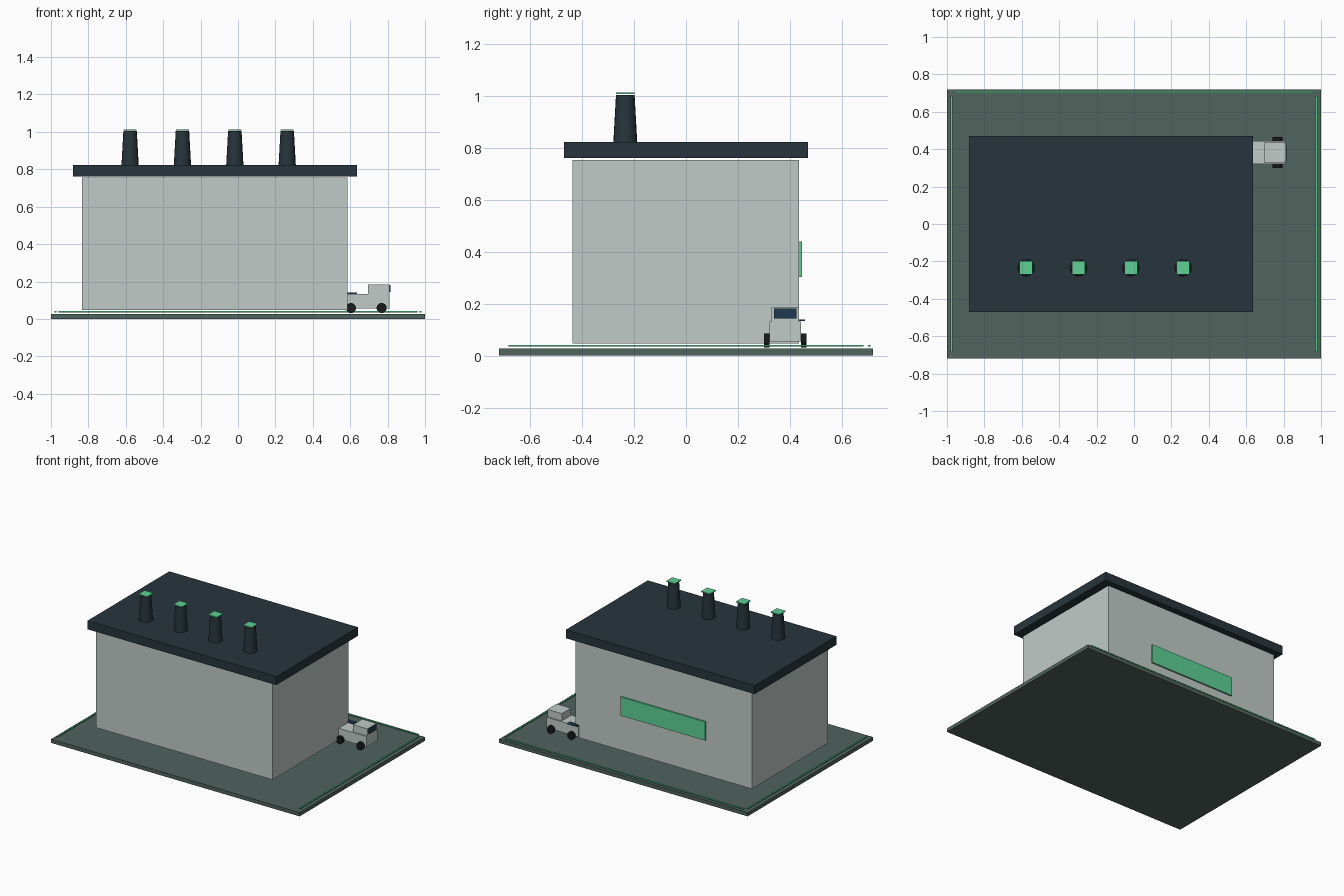
import bpy
from math import pi, radians

if "Cube" in bpy.data.objects:
    bpy.data.objects.remove(bpy.data.objects["Cube"])


def material(name, rgb):
    m = bpy.data.materials.new(name)
    m.diffuse_color = (*rgb, 1)
    m.use_nodes = True
    m.node_tree.nodes["Principled BSDF"].inputs["Base Color"].default_value = m.diffuse_color
    return m


SLAB = material("slab_grey_green", (0.08, 0.125, 0.11))
PALE = material("pale_wall", (0.53, 0.60, 0.57))
DARK = material("dark_roof", (0.02, 0.036, 0.045))
GREEN = material("bright_green", (0.11, 0.64, 0.30))
GLASS = material("blue_glass", (0.013, 0.042, 0.08))
RUBBER = material("rubber", (0.008, 0.009, 0.01))


def box(name, x, y, z, mat):
    """Box from (min, max) ranges on each axis."""
    bpy.ops.mesh.primitive_cube_add(size=1, location=[sum(r) / 2 for r in (x, y, z)])
    o = bpy.context.object
    o.name = name
    o.scale = [r[1] - r[0] for r in (x, y, z)]
    bpy.ops.object.transform_apply(location=False, rotation=False, scale=True)
    o.data.materials.append(mat)
    return o


def round_part(name, r1, r2, depth, loc, mat, rot=(0, 0, 0)):
    bpy.ops.mesh.primitive_cone_add(vertices=20, radius1=r1, radius2=r2,
                                    depth=depth, location=loc, rotation=rot)
    o = bpy.context.object
    o.name = name
    o.data.materials.append(mat)
    bpy.ops.object.shade_smooth_by_angle(angle=radians(30))
    return o


# Ground slab with green edge strips on three sides
box("ground_slab", (-1, 1), (-0.72, 0.72), (0, 0.027), SLAB)
box("edge_strip_back", (-0.96, 0.96), (0.701, 0.711), (0.035, 0.042), GREEN)
for side, s in (("left", -1), ("right", 1)):
    box("edge_strip_" + side, (s * 0.975 - 0.005, s * 0.975 + 0.005),
        (-0.685, 0.685), (0.035, 0.042), GREEN)

# Building: walls, roof slab and blank sign panel on the back
box("walls", (-0.835, 0.585), (-0.438, 0.436), (0.047, 0.755), PALE)
box("roof", (-0.882, 0.637), (-0.47, 0.47), (0.762, 0.824), DARK)
box("sign_panel", (-0.465, 0.215), (0.436, 0.447), (0.304, 0.44), GREEN)

# Row of tapered chimneys with square green caps
for i in range(4):
    x, y = -0.577 + 0.28 * i, -0.234
    round_part(f"chimney_{i + 1}", 0.046, 0.036, 0.18, (x, y, 0.914), DARK)
    box(f"chimney_cap_{i + 1}", (x - 0.035, x + 0.035), (y - 0.035, y + 0.035),
        (1.008, 1.014), GREEN)

# Small truck parked against the back right corner
box("truck_body", (0.555, 0.81), (0.322, 0.444), (0.055, 0.132), PALE)
box("truck_cab", (0.695, 0.81), (0.329, 0.435), (0.132, 0.185), PALE)
box("windshield", (0.805, 0.816), (0.34, 0.425), (0.143, 0.181), GLASS)
box("bed_rail", (0.555, 0.635), (0.425, 0.459), (0.134, 0.14), GLASS)
for end, x in (("rear", 0.604), ("front", 0.768)):
    for side, y in (("near", 0.311), ("far", 0.454)):
        round_part(f"{end}_wheel_{side}", 0.027, 0.027, 0.021, (x, y, 0.058),
                   RUBBER, (pi / 2, 0, 0))
